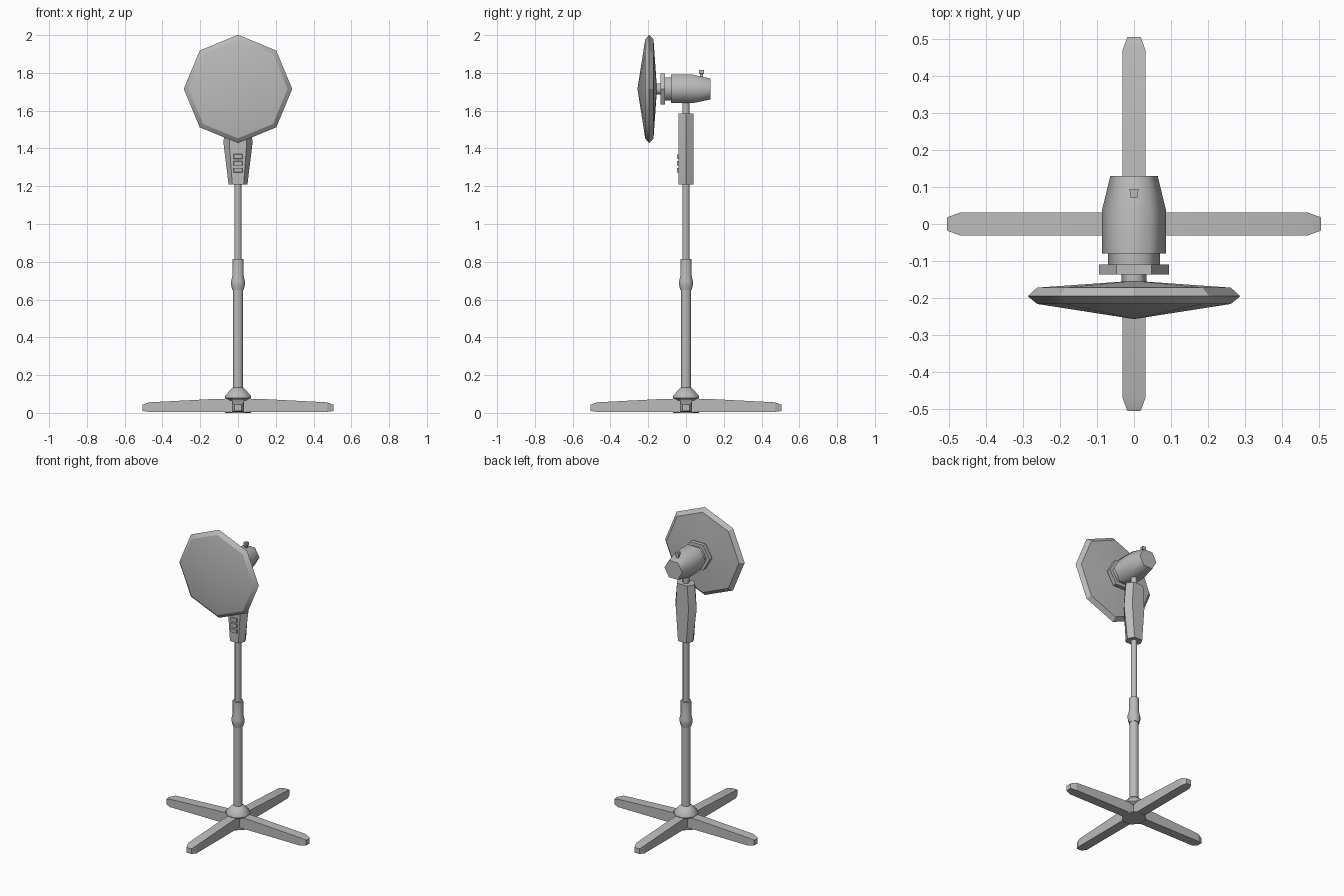
import bpy, bmesh
from math import sin, cos, pi, radians
from mathutils import Matrix

cube = bpy.data.objects.get("Cube")
if cube:
    bpy.data.objects.remove(cube, do_unlink=True)

grey = bpy.data.materials.new("plain grey")
grey.use_nodes = True
grey.diffuse_color = (0.5, 0.5, 0.5, 1)
grey.node_tree.nodes["Principled BSDF"].inputs["Base Color"].default_value = (0.5, 0.5, 0.5, 1)

HEAD_Z = 1.715


def loft(name, rings, smooth=30):
    """Skin a list of equal-length point rings and cap both ends."""
    bm = bmesh.new()
    loops = [[bm.verts.new(p) for p in ring] for ring in rings]
    n = len(loops[0])
    for a, b in zip(loops, loops[1:]):
        for i in range(n):
            j = (i + 1) % n
            bm.faces.new((a[i], a[j], b[j], b[i]))
    bm.faces.new(loops[0])
    bm.faces.new(loops[-1])
    bmesh.ops.remove_doubles(bm, verts=bm.verts[:], dist=0.0001)
    bmesh.ops.recalc_face_normals(bm, faces=bm.faces[:])
    mesh = bpy.data.meshes.new(name)
    bm.to_mesh(mesh)
    bm.free()
    mesh.materials.append(grey)
    obj = bpy.data.objects.new(name, mesh)
    bpy.context.collection.objects.link(obj)
    bpy.ops.object.select_all(action='DESELECT')
    obj.select_set(True)
    bpy.context.view_layer.objects.active = obj
    bpy.ops.object.shade_smooth_by_angle(angle=radians(smooth))
    return obj


def circle(sides, radius, turn=0.0):
    return [(radius * cos(2 * pi * (i + turn) / sides),
             radius * sin(2 * pi * (i + turn) / sides)) for i in range(sides)]


def upright(name, profile, sides=8, smooth=50):
    """Turned part about the z axis; profile holds (radius, z)."""
    return loft(name, [[(x, y, z) for x, y in circle(sides, r, 0.5)]
                       for r, z in profile], smooth)


def level(name, profile, sides, smooth):
    """Turned part about the head's y axis; profile holds (radius, y)."""
    return loft(name, [[(x, y, HEAD_Z + z) for x, z in circle(sides, r)]
                       for r, y in profile], smooth)


# Four tapered feet in a cross
for side, turn in (("left", 0), ("back", 90), ("right", 180), ("front", 270)):
    sections = [(0, .031, .005, .076), (.12, .031, .005, .074),
                (.47, .031, .005, .056), (.505, .018, .01, .044)]
    foot = loft(side + "_foot", [[(x, -w, lo), (x, w, lo), (x, w, hi), (x, -w, hi)]
                                 for x, w, lo, hi in sections], 20)
    foot.data.transform(Matrix.Rotation(radians(turn), 4, 'Z'))

# Hub and telescopic pole
upright("hub_plate", [(.074, 0), (.074, .006)])
upright("hub_cone", [(.055, .065), (.075, .08), (.075, .09), (.03, .135)])
upright("lower_pole", [(.028, .01), (.028, .67)])
upright("pole_collar", [(.032, .65), (.04, .68), (.04, .695), (.032, .725), (.032, .815)])
upright("upper_pole", [(.02, .8), (.02, 1.22)])

# Control handle, widest above its middle
handle = []
for z, w in ((1.21, .05), (1.43, .077), (1.585, .062)):
    f = w * .6
    handle.append([(-w, 0, z), (-f, -.04, z), (f, -.04, z),
                   (w, 0, z), (f, .04, z), (-f, .04, z)])
loft("control_handle", handle, 25)
for i in range(3):
    z = 1.285 + i * .036
    loft("speed_button_%d" % (i + 1),
         [[(-w, y, z - h), (w, y, z - h), (w, y, z + h), (-w, y, z + h)]
          for y, w, h in ((-.036, .024, .013), (-.048, .021, .011))], 20)
upright("head_post", [(.02, 1.57), (.02, 1.67)])

# Motor housing with its turning knob
level("motor_housing", [(.087, -.08), (.087, .035), (.064, .13)], 6, 62)
level("motor_neck", [(.07, -.115), (.07, -.075)], 6, 62)
level("guard_mount", [(.094, -.136), (.094, -.11)], 6, 30)
level("fan_axle", [(.034, -.165), (.034, -.13)], 6, 62)
loft("swing_knob", [[(-.8 * s, .082 - s, z), (.8 * s, .082 - s, z),
                     (s, .082 + s, z), (-s, .082 + s, z)]
                    for z, s in ((1.765, .008), (1.793, .008), (1.796, .012), (1.816, .012))], 20)

# Closed eight-sided fan guard
level("fan_guard", [(0, -.257), (.262, -.216), (.287, -.195),
                    (.262, -.172), (.035, -.156)], 8, 30)
